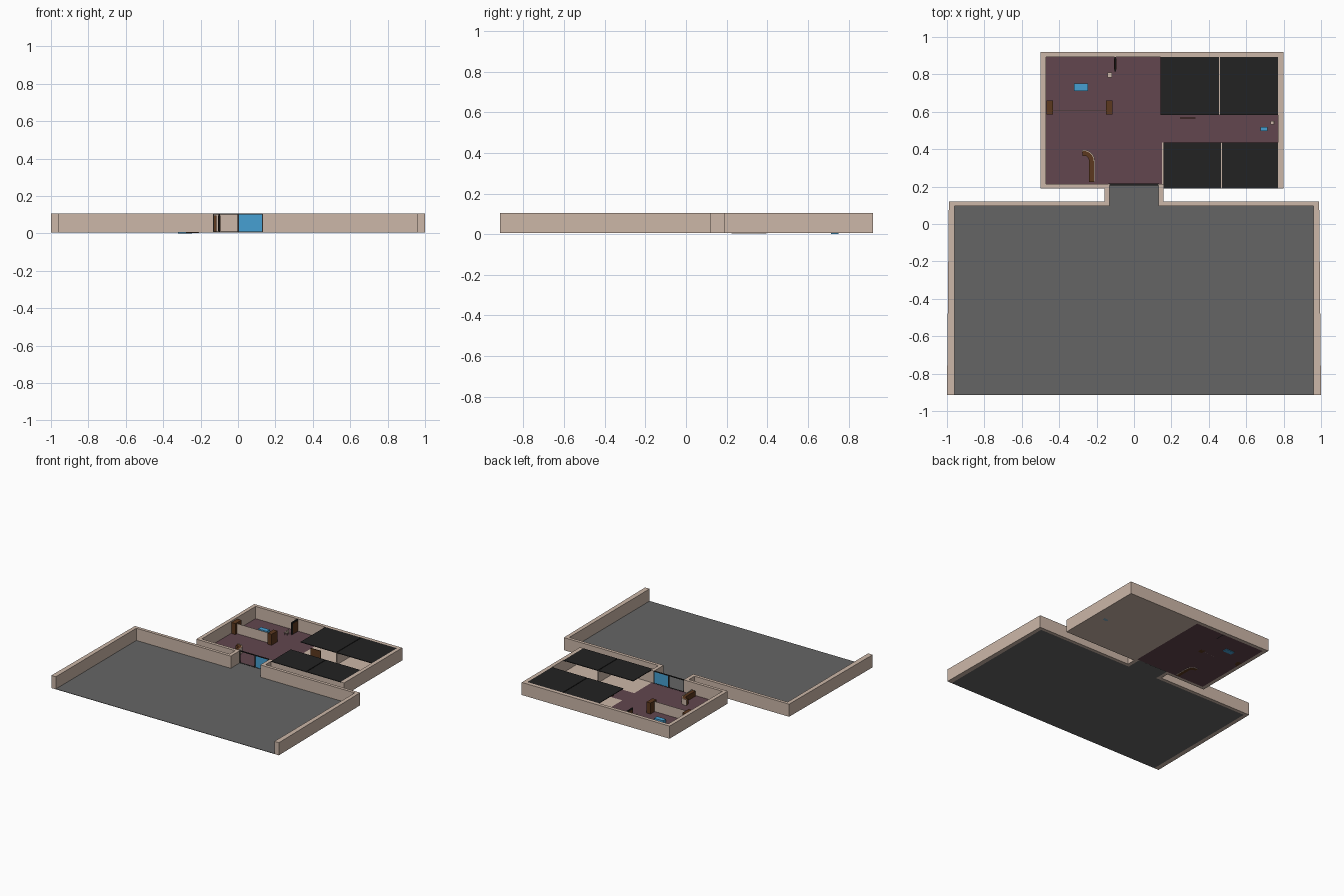
import bpy, bmesh, math
from mathutils import Vector

cube = bpy.data.objects.get("Cube")
if cube:
    bpy.data.objects.remove(cube, do_unlink=True)


def material(name, r, g, b):
    lin = [((c / 255 + 0.055) / 1.055) ** 2.4 for c in (r, g, b)] + [1]
    m = bpy.data.materials.new(name)
    m.use_nodes = True
    m.diffuse_color = lin
    m.node_tree.nodes["Principled BSDF"].inputs["Base Color"].default_value = lin
    return m


CREAM = material("cream plaster", 204, 183, 168)
GREY = material("grey paving", 101, 101, 101)
MAROON = material("maroon carpet", 98, 70, 78)
BLACK = material("black", 34, 34, 34)
BLUE = material("blue glass", 70, 160, 210)
BROWN = material("brown wood", 92, 56, 30)

BASE, TOP = 0.005, 0.105
FLOOR = 0.008


def finish(name, bm, mat):
    bmesh.ops.recalc_face_normals(bm, faces=bm.faces)
    mesh = bpy.data.meshes.new(name)
    bm.to_mesh(mesh)
    bm.free()
    mesh.materials.append(mat)
    ob = bpy.data.objects.new(name, mesh)
    bpy.context.collection.objects.link(ob)
    return ob


def add_box(bm, x, y, z):
    made = bmesh.ops.create_cube(bm, size=1)["verts"]
    for v in made:
        v.co = Vector([(a + b) / 2 + c * (b - a) for (a, b), c in zip((x, y, z), v.co)])


def box(name, mat, x, y, z=(BASE, TOP)):
    bm = bmesh.new()
    add_box(bm, x, y, z)
    return finish(name, bm, mat)


def wall_band(name, mat, path, width, z):
    """Upright band following a path, offset to its left by width."""
    pts = [Vector(p) for p in path]
    bm = bmesh.new()
    rings = []
    for i, p in enumerate(pts):
        d = (pts[min(i + 1, len(pts) - 1)] - pts[max(i - 1, 0)]).normalized()
        q = p + Vector((-d.y, d.x)) * width
        rings.append([bm.verts.new((c.x, c.y, h)) for c, h in
                      ((p, z[0]), (q, z[0]), (q, z[1]), (p, z[1]))])
    for a, b in zip(rings, rings[1:]):
        for k in range(4):
            bm.faces.new((a[k], a[(k + 1) % 4], b[(k + 1) % 4], b[k]))
    bm.faces.new(rings[0])
    bm.faces.new(rings[-1])
    return finish(name, bm, mat)


# Yard and passage floors
box("yard_floor", GREY, (-0.96, 0.96), (-0.915, 0.095), (BASE, FLOOR))
box("passage_floor", GREY, (-0.13, 0.13), (0.095, 0.215), (BASE, FLOOR))

# Yard walls, the same on both sides
for side, s in (("left", 1), ("right", -1)):
    def span(a, b):
        return tuple(sorted((a * s, b * s)))
    bm = bmesh.new()
    add_box(bm, span(0.96, 1), (-0.915, 0.12), (BASE, TOP))
    for v in bm.verts:
        if v.co.y > 0:
            v.co.x -= s * 0.01 if abs(v.co.x) > 0.98 else 0
    finish(f"{side}_yard_wall", bm, CREAM)
    box(f"{side}_yard_back_wall", CREAM, span(0.13, 0.96), (0.095, 0.12))
    box(f"{side}_passage_wall", CREAM, span(0.13, 0.158), (0.12, 0.215))

# House walls
box("house_back_wall", CREAM, (-0.5, 0.8), (0.892, 0.92))
box("house_right_wall", CREAM, (-0.5, -0.47), (0.19, 0.892))
box("house_left_wall", CREAM, (0.77, 0.8), (0.19, 0.892))
box("house_front_wall", CREAM, (-0.47, -0.158), (0.19, 0.215))
box("cell_front_wall", CREAM, (0.158, 0.77), (0.19, 0.215), (BASE, 0.1))

# House floors: carpet in hall and corridor, pale floors under the roofs
box("hall_floor", MAROON, (-0.47, 0.15), (0.215, 0.892), (BASE, FLOOR))
box("corridor_floor", MAROON, (0.15, 0.77), (0.435, 0.585), (0.007, FLOOR))
box("corridor_floor_underside", CREAM, (0.15, 0.77), (0.435, 0.585), (BASE, 0.007))
box("back_room_floor", CREAM, (0.15, 0.77), (0.585, 0.892), (BASE, FLOOR))
box("front_room_floor", CREAM, (0.15, 0.77), (0.215, 0.435), (BASE, FLOOR))

# Flat roofs over the four small rooms, with thin partitions between
roofs = {"back": ((0.142, 0.455, 0.461, 0.772), (0.583, 0.895)),
         "front": ((0.158, 0.464, 0.47, 0.772), (0.19, 0.437))}
for place, (x, y) in roofs.items():
    for n in (0, 2):
        box(f"{place}_roof_{n // 2 + 1}", BLACK, (x[n], x[n + 1]), y, (0.1, TOP))
    box(f"{place}_partition", CREAM, (x[1], x[2]), y, (BASE, 0.1))

# Entrance: black frame, one glazed leaf, one open leaf
bm = bmesh.new()
for x in (-0.135, -0.002, 0.127):
    add_box(bm, (x, x + 0.007), (0.207, 0.217), (BASE, TOP))
for z in (BASE, TOP - 0.005):
    add_box(bm, (-0.135, 0.134), (0.207, 0.217), (z, z + 0.005))
finish("entrance_frame", bm, BLACK)
box("entrance_glass", BLUE, (0.005, 0.127), (0.21, 0.214), (0.01, 0.1))

# Inner screen wall with a wooden post at each end
box("screen_wall", CREAM, (-0.435, -0.15), (0.605, 0.607), (BASE, 0.088))
for side, x in (("right", -0.468), ("left", -0.15)):
    box(f"screen_{side}_post", BROWN, (x, x + 0.036), (0.585, 0.66), (BASE, 0.095))

# Side door standing out from the back wall
box("side_door_frame", BLACK, (-0.104, -0.096), (0.815, 0.895), (BASE, TOP))
box("side_door_panel", BROWN, (-0.106, -0.094), (0.825, 0.885), (0.012, 0.095))

# Corridor board
box("corridor_board", BROWN, (0.245, 0.33), (0.563, 0.569), (BASE, 0.09))

# Curved reception counter with pale outer trim
arc = [(-0.265 + 0.05 * math.cos(math.radians(a)), 0.335 + 0.055 * math.sin(math.radians(a)))
       for a in range(0, 106, 15)]
path = [(-0.215, 0.225)] + arc
wall_band("counter", BROWN, path, 0.025, (0.003, 0.05))
wall_band("counter_trim", CREAM, path, -0.006, (0.003, 0.054))


def chair(name, x, y, s):
    bm = bmesh.new()
    add_box(bm, (x - s, x + s), (y - s, y + s), (0.024, 0.029))
    add_box(bm, (x + 0.7 * s, x + s), (y - s, y + s), (0.029, 0.05))
    for dx in (-0.9, 0.7):
        for dy in (-0.9, 0.7):
            add_box(bm, (x + dx * s, x + (dx + 0.2) * s),
                    (y + dy * s, y + (dy + 0.2) * s), (FLOOR, 0.024))
    finish(name, bm, CREAM)


# Blue desks and small chairs
box("large_desk", BLUE, (-0.322, -0.245), (0.712, 0.75), (0, 0.035))
box("small_desk", BLUE, (0.677, 0.713), (0.497, 0.518), (BASE, 0.035))
chair("large_chair", -0.13, 0.797, 0.013)
chair("small_chair", 0.74, 0.542, 0.01)
